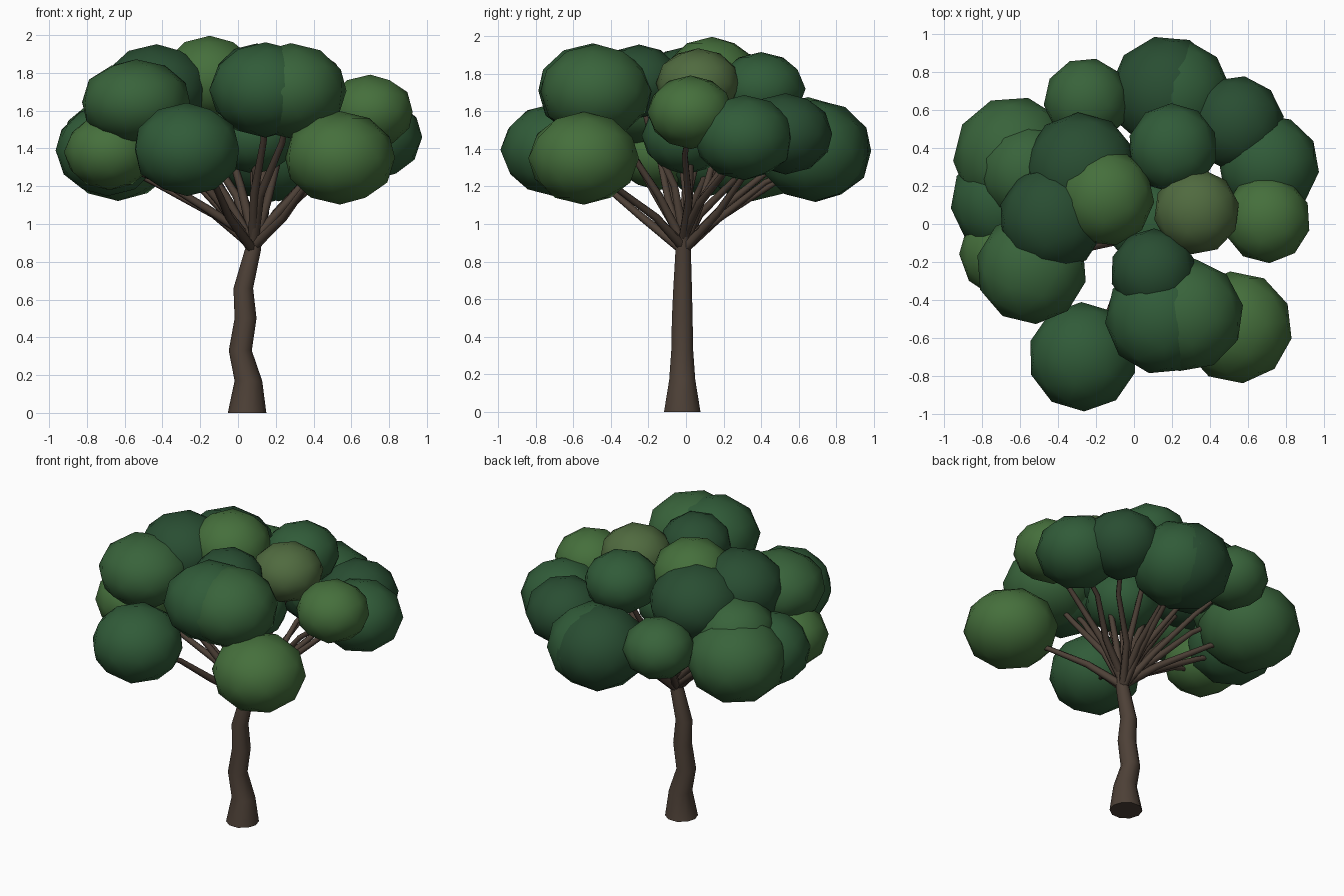
import bpy, bmesh, math, random
from mathutils import Vector, Matrix

if "Cube" in bpy.data.objects:
    bpy.data.objects.remove(bpy.data.objects["Cube"])
random.seed(4)

def material(name, rgb):
    m = bpy.data.materials.new(name)
    m.diffuse_color = (*rgb, 1)
    m.use_nodes = True
    m.node_tree.nodes["Principled BSDF"].inputs["Base Color"].default_value = m.diffuse_color
    return m

BARK = material("bark", (0.075, 0.052, 0.038))
LEAF = {
    "light": material("leaf_light", (0.06, 0.16, 0.045)),
    "green": material("leaf_green", (0.04, 0.125, 0.043)),
    "mid": material("leaf_mid", (0.03, 0.105, 0.04)),
    "dark": material("leaf_dark", (0.022, 0.075, 0.032)),
    "olive": material("leaf_olive", (0.08, 0.145, 0.05)),
}

def finish(name, bm, mat):
    me = bpy.data.meshes.new(name)
    bm.to_mesh(me)
    bm.free()
    me.materials.append(mat)
    for p in me.polygons:
        p.use_smooth = len(p.vertices) < 5
    ob = bpy.data.objects.new(name, me)
    bpy.context.collection.objects.link(ob)
    return ob

def tube(bm, pts, radii, sides, level=False):
    """Capped tapering tube through pts; level keeps the rings horizontal."""
    pts = [Vector(p) for p in pts]
    rings = []
    for i, (p, r) in enumerate(zip(pts, radii)):
        d = Vector((0, 0, 1)) if level else pts[min(i + 1, len(pts) - 1)] - pts[max(i - 1, 0)]
        q = Vector((0, 0, 1)).rotation_difference(d)
        rings.append([bm.verts.new(p + q @ Vector((r * math.cos(2 * math.pi * k / sides),
                                                   r * math.sin(2 * math.pi * k / sides), 0)))
                      for k in range(sides)])
    for a, b in zip(rings, rings[1:]):
        for k in range(sides):
            j = (k + 1) % sides
            bm.faces.new((a[k], a[j], b[j], b[k]))
    bm.faces.new(rings[0][::-1])
    bm.faces.new(rings[-1])

# crooked trunk with a flared foot
bm = bmesh.new()
trunk = [(0.048, -0.02, 0), (0.055, -0.02, 0.17), (0.012, -0.02, 0.33), (0.04, -0.02, 0.5),
         (0.028, -0.018, 0.66), (0.078, -0.015, 0.86), (0.095, -0.01, 0.95)]
tube(bm, trunk, [0.102, 0.073, 0.061, 0.058, 0.052, 0.043, 0.03], 10, True)
finish("trunk", bm, BARK)

# leaf clumps: x, y, z, horizontal radius, vertical radius, colour
clumps = [
    (0.175, 0.69, 1.39, 0.295, 0.265, "dark"),
    (0.215, 0.68, 1.39, 0.29, 0.262, "mid"),
    (-0.25, 0.65, 1.48, 0.22, 0.19, "green"),
    (0.54, 0.53, 1.48, 0.245, 0.21, "dark"),
    (0.71, 0.31, 1.46, 0.26, 0.22, "mid"),
    (0.70, 0.025, 1.595, 0.225, 0.19, "light"),
    (0.33, 0.065, 1.75, 0.22, 0.18, "olive"),
    (0.205, 0.40, 1.72, 0.23, 0.19, "mid"),
    (-0.15, 0.14, 1.77, 0.25, 0.22, "light"),
    (-0.28, 0.29, 1.67, 0.29, 0.24, "dark"),
    (-0.43, 0.03, 1.715, 0.275, 0.23, "dark"),
    (-0.635, 0.355, 1.40, 0.31, 0.27, "green"),
    (-0.56, 0.27, 1.54, 0.25, 0.21, "green"),
    (-0.69, 0.12, 1.39, 0.27, 0.235, "mid"),
    (-0.54, -0.235, 1.645, 0.285, 0.22, "green"),
    (-0.68, -0.15, 1.38, 0.235, 0.195, "light"),
    (-0.27, -0.70, 1.395, 0.28, 0.24, "mid"),
    (0.145, -0.495, 1.71, 0.29, 0.245, "mid"),
    (0.28, -0.48, 1.705, 0.29, 0.245, "green"),
    (0.10, -0.25, 1.76, 0.22, 0.19, "dark"),
    (0.54, -0.545, 1.35, 0.288, 0.24, "light"),
    (0.09, 0.0, 1.47, 0.23, 0.20, "mid"),
]
wood = bmesh.new()
for i, (x, y, z, r, h, tone) in enumerate(clumps):
    bm = bmesh.new()
    spin = Matrix.Rotation(random.uniform(0, 6.28), 4, "Z")
    bmesh.ops.create_icosphere(bm, subdivisions=2, radius=1.03, matrix=spin)
    bmesh.ops.transform(bm, matrix=Matrix.Translation((x, y, z)) @ Matrix.Diagonal((r, r, h, 1)),
                        verts=bm.verts)
    finish(f"leaf_clump_{i + 1}", bm, LEAF[tone])

    # bowed branch from the trunk top into this clump
    end = Vector((x, y, z - 0.05))
    start = Vector((0.08, -0.015, random.uniform(0.85, 0.95)))
    side = Vector((random.uniform(-.025, .025), random.uniform(-.025, .025), 0))
    tube(wood, [start, start.lerp(end, 0.3) + side + Vector((0, 0, 0.03)),
                start.lerp(end, 0.65) - side + Vector((0, 0, 0.04)), end],
         [0.028, 0.022, 0.017, 0.012], 6)
finish("branches", wood, BARK)
